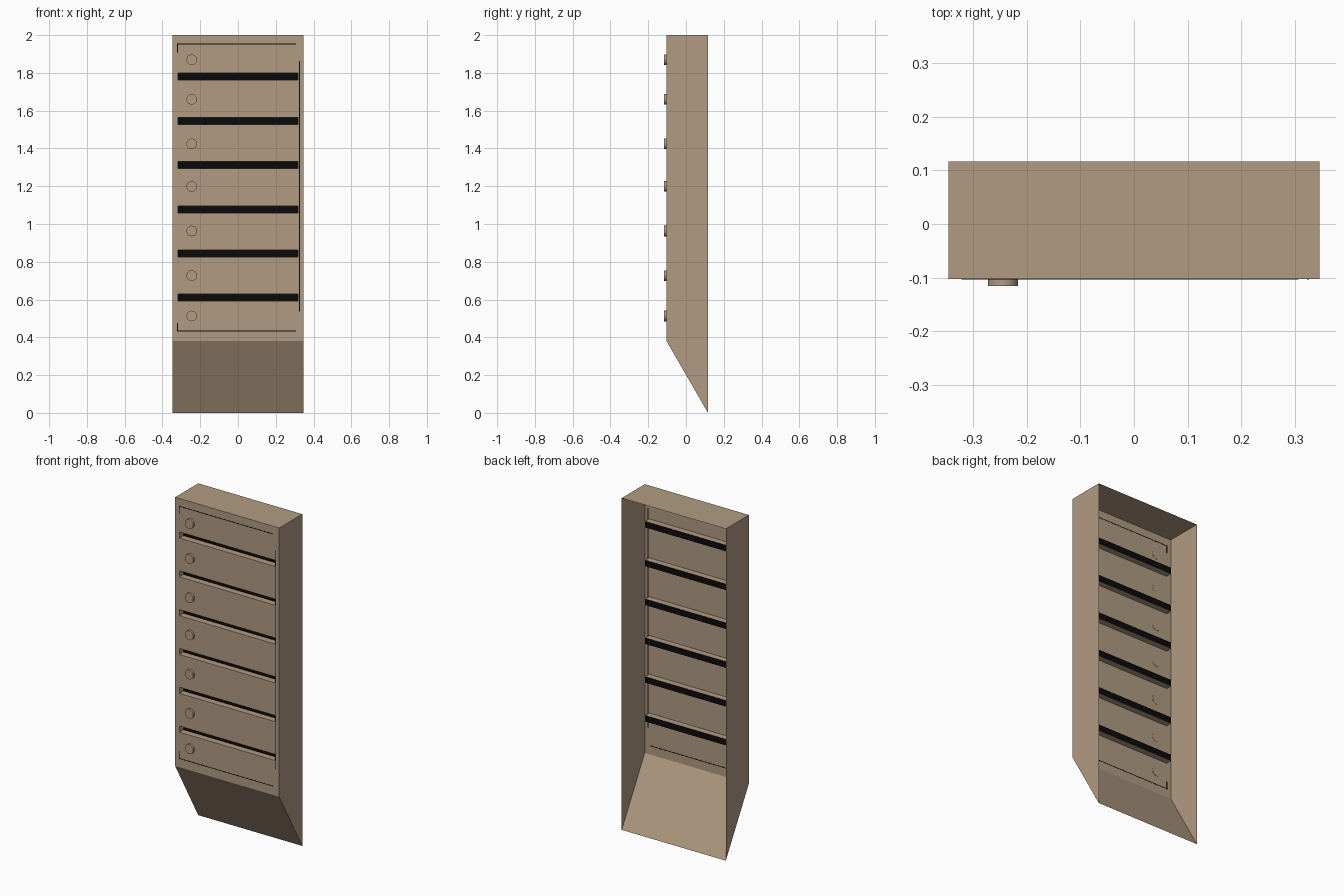
import bpy
import bmesh
from mathutils import Vector

cube = bpy.data.objects.get("Cube")
if cube:
    bpy.data.objects.remove(cube, do_unlink=True)


def material(name, rgb):
    m = bpy.data.materials.new(name)
    m.use_nodes = True
    col = (*rgb, 1)
    m.diffuse_color = col
    bsdf = m.node_tree.nodes["Principled BSDF"]
    bsdf.inputs["Base Color"].default_value = col
    bsdf.inputs["Roughness"].default_value = 0.8
    return m


TAN = material("tan paint", (0.44, 0.33, 0.225))
BLACK = material("black", (0.003, 0.003, 0.003))

W, FRONT, BACK = 0.347, -0.103, 0.1165     # half width, front and back planes
TOP, KNEE = 2.0, 0.38                      # top, start of the sloping base
SLOT_W, SLOT_H, SLOT_D = 0.318, 0.037, 0.038
SLOTS = [0.61 + 0.234 * i for i in range(6)]


def finish(name, bm, mat):
    bmesh.ops.remove_doubles(bm, verts=bm.verts, dist=0.0001)
    mesh = bpy.data.meshes.new(name)
    bm.to_mesh(mesh)
    bm.free()
    mesh.materials.append(mat)
    ob = bpy.data.objects.new(name, mesh)
    bpy.context.collection.objects.link(ob)
    return ob


def face(bm, *pts):
    return bm.faces.new([bm.verts.new(p) for p in pts])


def panel(bm, x0, x1, z0, z1, y):
    face(bm, (x0, y, z0), (x1, y, z0), (x1, y, z1), (x0, y, z1))


def box(name, lo, hi, mat):
    bm = bmesh.new()
    bmesh.ops.create_cube(bm, size=1)
    lo, hi = Vector(lo), Vector(hi)
    bmesh.ops.scale(bm, vec=hi - lo, verts=bm.verts)
    bmesh.ops.translate(bm, vec=(lo + hi) / 2, verts=bm.verts)
    return finish(name, bm, mat)


# Sheet casing: sides, top and sloping base, open at the back
bm = bmesh.new()
profile = [(FRONT, KNEE), (BACK, 0), (BACK, TOP), (FRONT, TOP)]
face(bm, *[(W, y, z) for y, z in profile])
face(bm, *[(-W, y, z) for y, z in reversed(profile)])
for a, b in (profile[:2], profile[2:]):
    face(bm, (W, *a), (-W, *a), (-W, *b), (W, *b))
finish("casing", bm, TAN)

# Front panel with slot openings
bm = bmesh.new()
z = KNEE
for c in SLOTS:
    z0, z1 = c - SLOT_H / 2, c + SLOT_H / 2
    panel(bm, -W, W, z, z0, FRONT)
    panel(bm, -W, -SLOT_W, z0, z1, FRONT)
    panel(bm, SLOT_W, W, z0, z1, FRONT)
    z = z1
panel(bm, -W, W, z, TOP, FRONT)
finish("front_panel", bm, TAN)

# Slot recesses and their black back strips
for i, c in enumerate(SLOTS, 1):
    ring = [(-SLOT_W, c - SLOT_H / 2), (SLOT_W, c - SLOT_H / 2),
            (SLOT_W, c + SLOT_H / 2), (-SLOT_W, c + SLOT_H / 2)]
    bm = bmesh.new()
    for (xa, za), (xb, zb) in zip(ring, ring[1:] + ring[:1]):
        face(bm, (xa, FRONT, za), (xa, FRONT + SLOT_D, za),
             (xb, FRONT + SLOT_D, zb), (xb, FRONT, zb))
    finish(f"slot_walls_{i}", bm, TAN)
    bm = bmesh.new()
    panel(bm, -SLOT_W, SLOT_W, ring[0][1], ring[2][1], FRONT + SLOT_D)
    finish(f"slot_back_{i}", bm, BLACK)

# Round buttons down the right-hand edge
for i, z in enumerate((0.513, 0.727, 0.963, 1.199, 1.424, 1.66, 1.87), 1):
    bpy.ops.mesh.primitive_cylinder_add(vertices=32, radius=0.028, depth=0.0145,
                                        location=(-0.245, FRONT - 0.006, z),
                                        rotation=(1.5708, 0, 0))
    knob = bpy.context.object
    knob.name = f"button_{i}"
    knob.data.materials.append(TAN)
    bpy.ops.object.shade_smooth_by_angle()

# Hairline seams of the door
T = 0.002
seams = {"top_seam": (-0.32, 0.305, 1.953, 1.953),
         "bottom_seam": (-0.32, 0.305, 0.433, 0.433),
         "side_seam": (0.325, 0.325, 0.54, 1.86),
         "upper_corner_seam": (-0.32, -0.32, 1.91, 1.953),
         "lower_corner_seam": (-0.32, -0.32, 0.433, 0.475)}
for name, (x0, x1, z0, z1) in seams.items():
    box(name, (x0 - T, FRONT - 0.0008, z0 - T), (x1 + T, FRONT + 0.0008, z1 + T), BLACK)
